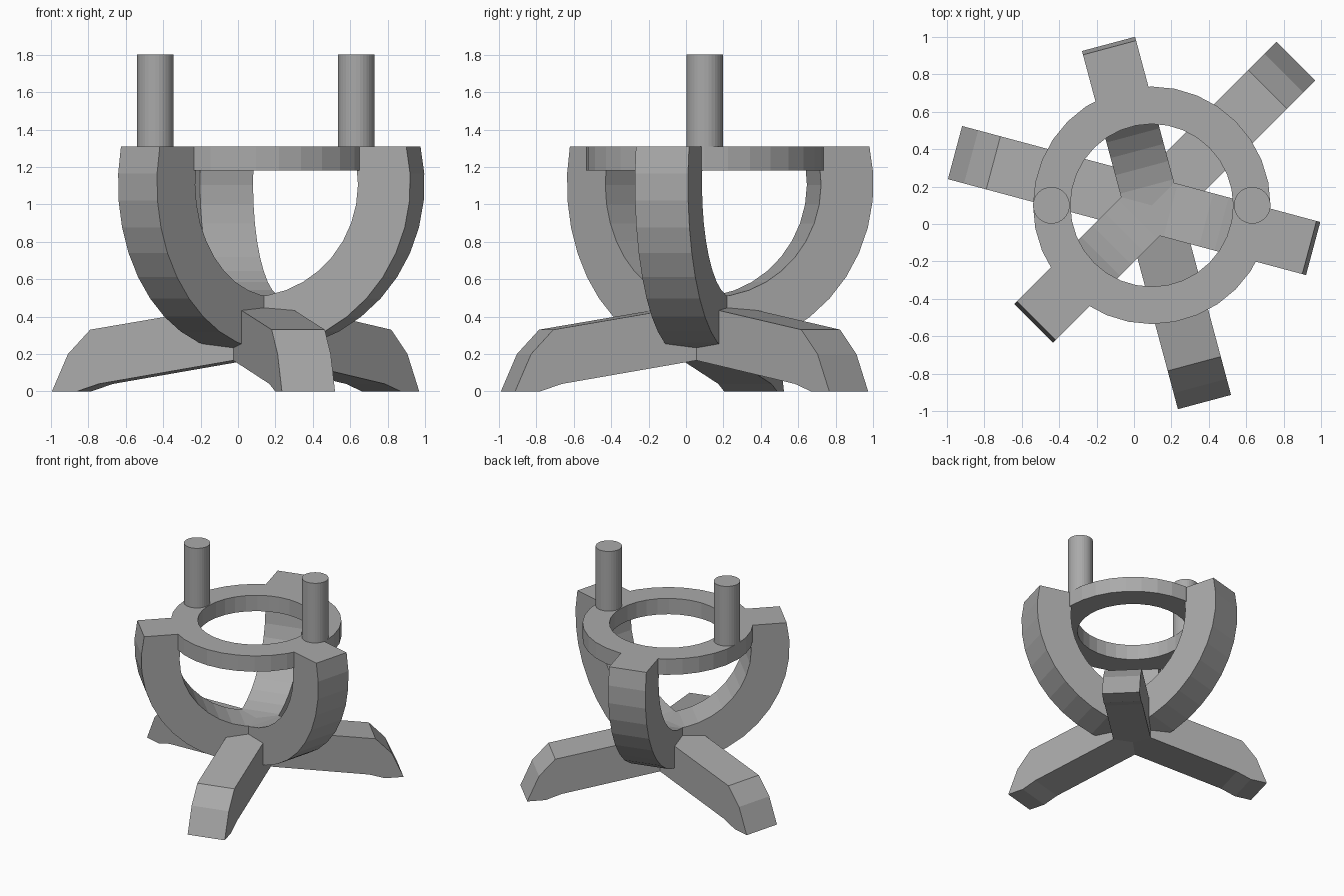
import bpy, bmesh, math
from mathutils import Matrix, Vector

cube = bpy.data.objects.get("Cube")
if cube:
    bpy.data.objects.remove(cube, do_unlink=True)

CENTRE = Vector((0.095, 0.10, 0))
HALF_WIDTH = 0.147
TOP = 1.31

grey = bpy.data.materials.new("plain_grey")
grey.use_nodes = True
colour = (0.4, 0.4, 0.4, 1)
grey.diffuse_color = colour
grey.node_tree.nodes["Principled BSDF"].inputs["Base Color"].default_value = colour


def finish(bm, name):
    bmesh.ops.recalc_face_normals(bm, faces=bm.faces)
    mesh = bpy.data.meshes.new(name)
    bm.to_mesh(mesh)
    bm.free()
    mesh.materials.append(grey)
    obj = bpy.data.objects.new(name, mesh)
    bpy.context.collection.objects.link(obj)
    return obj


def radial_bar(name, lower, upper, angle):
    """Sweep the strip between two (radius, height) lines across the bar width."""
    bm = bmesh.new()
    rows = [[[bm.verts.new((r, side * HALF_WIDTH, z)) for r, z in line]
             for line in (lower, upper)] for side in (-1, 1)]
    n = len(lower)
    for i in range(n - 1):
        for low, up in rows:
            bm.faces.new((low[i], low[i + 1], up[i + 1], up[i]))
        for k in (0, 1):
            a, b = rows[0][k], rows[1][k]
            bm.faces.new((a[i], a[i + 1], b[i + 1], b[i]))
    for i in (0, n - 1):
        bm.faces.new((rows[0][0][i], rows[0][1][i], rows[1][1][i], rows[1][0][i]))
    bm.transform(Matrix.Translation(CENTRE) @ Matrix.Rotation(math.radians(angle), 4, "Z"))
    return finish(bm, name)


def arc(radius, steps=11, height=1.11):
    """Quarter bowl curve from the base centre up to the rim."""
    end = math.asin((TOP - height) / radius)
    angles = [-math.pi / 2 + (end + math.pi / 2) * i / steps for i in range(steps + 1)]
    return [(radius * math.cos(a), height + radius * math.sin(a)) for a in angles]


# Three splayed feet
foot_low = [(0, 0.18), (0.83, 0.04), (0.95, 0), (1.089, 0)]
foot_high = [(0, 0.475), (0.877, 0.33), (1.0, 0.2), (1.089, 0)]
foot_low[3] = (1.0, 0)
for name, angle in (("back_left_leg", 45), ("right_leg", 165), ("front_leg", 285)):
    radial_bar(name, foot_low, foot_high, angle)

# Three curved arms, set between the feet
for name, angle in (("back_arm", 105), ("right_arm", 225), ("left_arm", 345)):
    radial_bar(name, arc(0.895), arc(0.605), angle)

# Flat rim ring
bm = bmesh.new()
section = [(0.435, 1.18), (0.635, 1.18), (0.635, TOP), (0.435, TOP)]
verts = [bm.verts.new((r, 0, z)) for r, z in section]
edges = [bm.edges.new((verts[i], verts[(i + 1) % 4])) for i in range(4)]
bmesh.ops.spin(bm, geom=verts + edges, cent=(0, 0, 0), axis=(0, 0, 1),
               angle=math.tau, steps=32)
bmesh.ops.remove_doubles(bm, verts=bm.verts, dist=0.0005)
bm.transform(Matrix.Translation(CENTRE))
finish(bm, "rim_ring")

# Two upright posts on the rim
for name, side in (("right_post", -1), ("left_post", 1)):
    bm = bmesh.new()
    bmesh.ops.create_cone(bm, cap_ends=True, segments=32, radius1=0.098, radius2=0.098, depth=0.56)
    bm.transform(Matrix.Translation(CENTRE + Vector((side * 0.537, 0, 1.52))))
    finish(bm, name)
